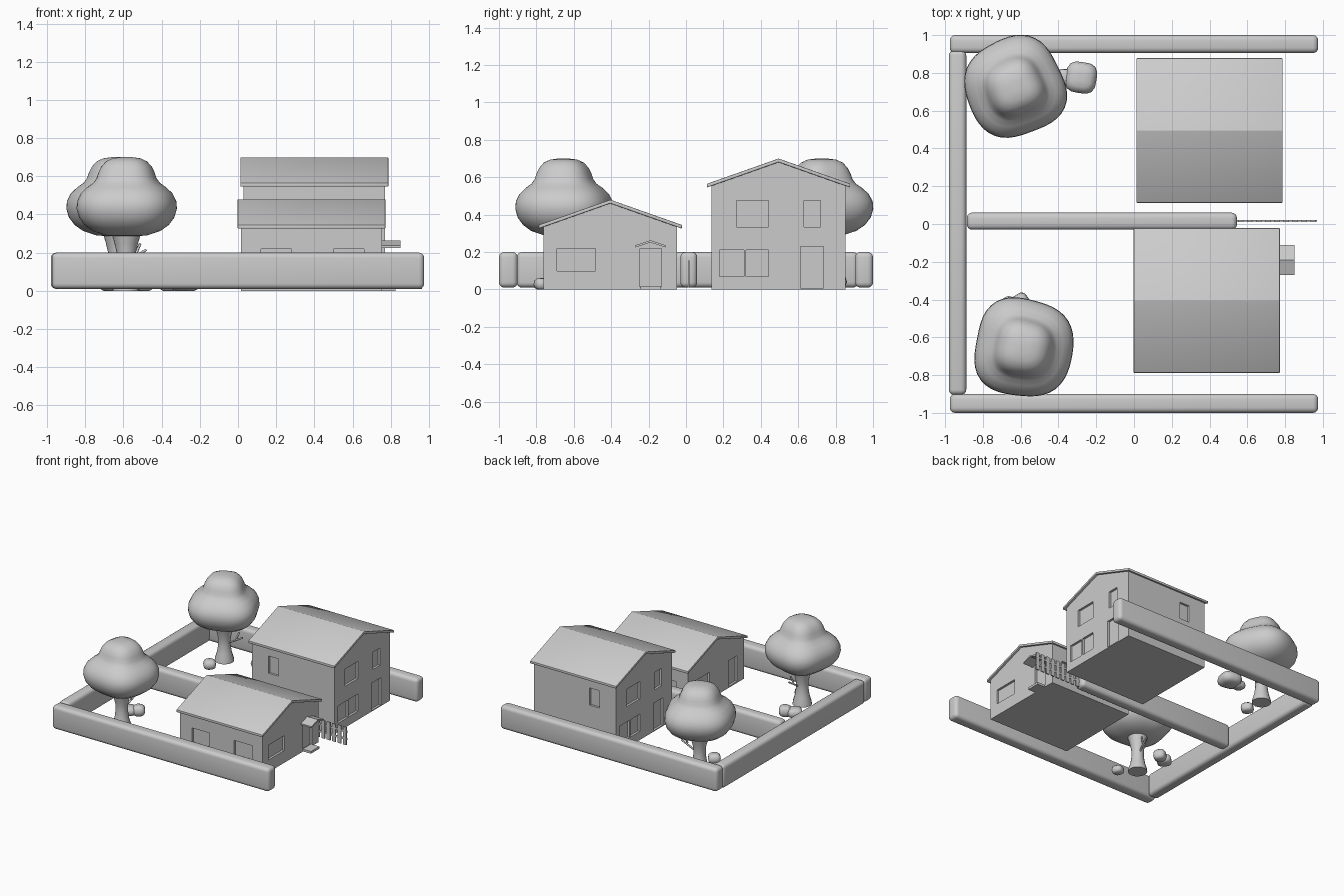
import bpy, bmesh, math
from mathutils import Vector, Matrix

cube = bpy.data.objects.get("Cube")
if cube:
    bpy.data.objects.remove(cube)

grey = bpy.data.materials.new("plain_grey")
grey.use_nodes = True
grey.diffuse_color = (0.6, 0.6, 0.6, 1)
grey.node_tree.nodes["Principled BSDF"].inputs["Base Color"].default_value = (0.6, 0.6, 0.6, 1)


def finish(name, bm, smooth=None):
    bmesh.ops.recalc_face_normals(bm, faces=bm.faces)
    mesh = bpy.data.meshes.new(name)
    bm.to_mesh(mesh)
    bm.free()
    mesh.materials.append(grey)
    obj = bpy.data.objects.new(name, mesh)
    bpy.context.collection.objects.link(obj)
    if smooth:
        bpy.ops.object.select_all(action='DESELECT')
        obj.select_set(True)
        bpy.context.view_layer.objects.active = obj
        bpy.ops.object.shade_smooth_by_angle(angle=math.radians(smooth))
    return obj


def add_box(bm, lo, hi):
    lo, hi = Vector(lo), Vector(hi)
    matrix = Matrix.Translation((lo + hi) / 2) @ Matrix.Diagonal((*(hi - lo), 1))
    bmesh.ops.create_cube(bm, size=1, matrix=matrix)


def add_prism(bm, profile, x0, x1):
    """Extrude a (y, z) outline along x."""
    face = bm.faces.new([bm.verts.new((x0, y, z)) for y, z in profile])
    out = bmesh.ops.extrude_face_region(bm, geom=[face])
    moved = [v for v in out["geom"] if isinstance(v, bmesh.types.BMVert)]
    bmesh.ops.translate(bm, verts=moved, vec=(x1 - x0, 0, 0))


def roof_profile(cy, half, eave, ridge, thick):
    return [(cy - half, eave), (cy, ridge - thick), (cy + half, eave),
            (cy + half, eave + thick), (cy, ridge), (cy - half, eave + thick)]


def hedge(name, lo, hi):
    bm = bmesh.new()
    add_box(bm, lo, hi)
    bmesh.ops.bevel(bm, geom=bm.edges[:], offset=0.028, segments=4, profile=0.5, affect='EDGES')
    finish(name, bm, 50)


def house(name, cx, cy, eave, ridge, gable_holes, side_holes):
    """Gabled walls with recessed openings, and a thin overhanging roof."""
    hx, hy, deep = 0.37, 0.358, 0.018
    slope = (ridge - 0.02 - eave) / 0.383
    shoulder = ridge - 0.02 - slope * hy
    bm = bmesh.new()
    add_prism(bm, [(cy - hy, 0), (cy + hy, 0), (cy + hy, shoulder),
                   (cy, ridge - 0.019), (cy - hy, shoulder)], cx - hx, cx + hx)
    walls = finish(name + "_walls", bm)

    # openings on both gables (turned half round) and on both long sides
    bm = bmesh.new()
    for y0, y1, z0, z1 in gable_holes:
        add_box(bm, (cx + hx - deep, y0, z0), (cx + hx + 0.1, y1, z1))
        add_box(bm, (cx - hx - 0.1, 2 * cy - y1, z0), (cx - hx + deep, 2 * cy - y0, z1))
    for x0, x1, z0, z1 in side_holes:
        add_box(bm, (x0, cy - hy - 0.1, z0), (x1, cy - hy + deep, z1))
        add_box(bm, (x0, cy + hy - deep, z0), (x1, cy + hy + 0.1, z1))
    cutter = finish(name + "_cutter", bm)
    cutter.hide_render = True
    cut = walls.modifiers.new("openings", 'BOOLEAN')
    cut.operation, cut.solver, cut.object = 'DIFFERENCE', 'EXACT', cutter
    graph = bpy.context.evaluated_depsgraph_get()
    mesh = bpy.data.meshes.new_from_object(walls.evaluated_get(graph))
    walls.modifiers.clear()
    walls.data = mesh
    bpy.data.objects.remove(cutter)

    bm = bmesh.new()
    add_prism(bm, roof_profile(cy, 0.383, eave, ridge, 0.02), cx - 0.387, cx + 0.387)
    bmesh.ops.bevel(bm, geom=bm.edges[:], offset=0.004, segments=2, profile=0.5, affect='EDGES')
    finish(name + "_roof", bm, 30)


def lathe(name, cx, cy, profile, wobble, sides=48):
    """Revolve (radius, z) points, with a radius that varies by direction."""
    bm = bmesh.new()
    rings = []
    for r, z in profile:
        ring = []
        for i in range(sides):
            a = math.tau * i / sides
            k = r * wobble(a)
            ring.append(bm.verts.new((cx + k * math.cos(a), cy + k * math.sin(a), z)))
        rings.append(ring)
    for low, high in zip(rings, rings[1:]):
        for i in range(sides):
            j = (i + 1) % sides
            bm.faces.new((low[i], low[j], high[j], high[i]))
    bm.faces.new(rings[0])
    bm.faces.new(rings[-1])
    return finish(name, bm, 60)


def tree(name, cx, cy, phase, branch):
    crown = [(0.03, .285), (0.11, .29), (0.18, .313), (0.225, .345), (0.255, .385), (0.268, .43),
             (0.265, .47), (0.245, .51), (0.21, .543), (0.178, .565), (0.16, .59), (0.15, .62),
             (0.135, .65), (0.11, .678), (0.075, .694), (0.03, .7)]
    lathe(name + "_crown", cx, cy, crown,
          lambda a: 1 + 0.045 * math.cos(4 * (a - phase)) + 0.02 * math.cos(3 * a + phase))
    trunk = [(0.072, 0), (0.07, .02), (0.055, .07), (0.046, .13), (0.048, .19), (0.062, .25), (0.08, .31)]
    lathe(name + "_trunk", cx, cy, trunk, lambda a: 1, 16)

    # small forked branch
    curve = bpy.data.curves.new(name + "_branch", 'CURVE')
    curve.dimensions, curve.bevel_depth, curve.bevel_resolution = '3D', 0.007, 1
    curve.use_fill_caps = True
    fork = Vector((cx, cy, 0.165)) + Vector(branch) * 0.65
    tips = [Vector((cx, cy, 0.165)) + Vector(branch), fork + Vector((0.02, 0.01, 0.05))]
    for start, tip in zip((Vector((cx, cy, 0.13)), fork), tips):
        spline = curve.splines.new('POLY')
        spline.points.add(1)
        spline.points[0].co = (*start, 1)
        spline.points[1].co = (*tip, 1)
    curve.materials.append(grey)
    bpy.context.collection.objects.link(bpy.data.objects.new(name + "_branch", curve))


def bush(name, x, y, r, h):
    profile = [(r * .6, 0), (r * .9, h * .15), (r, h * .45), (r * .9, h * .8), (r * .6, h * .97), (r * .2, h)]
    lathe(name, x, y, profile, lambda a: 1 + 0.07 * math.cos(4 * a + x * 9), 20)


# hedges
hedge("front_hedge", (-0.975, -1, .01), (0.975, -0.9, .2))
hedge("back_hedge", (-0.975, 0.905, .01), (0.975, 1, .2))
hedge("side_hedge", (-0.98, -0.905, .01), (-0.888, 0.92, .2))
hedge("middle_hedge", (-0.885, -0.03, .01), (0.545, 0.06, .2))

# picket fence
bm = bmesh.new()
for i in range(9):
    x = 0.565 + i * 0.048
    add_box(bm, (x - 0.015, 0.01, .01), (x + 0.015, 0.02, .155))
for z in (0.05, 0.11):
    add_box(bm, (0.54, 0.013, z), (0.97, 0.02, z + 0.015))
finish("picket_fence", bm)

# houses
house("bungalow", 0.385, -0.405, .325, .48,
      [(-0.69, -0.485, .1, .22), (-0.245, -0.132, .012, .22)],
      [(0.12, 0.28, .1, .22), (0.5, 0.66, .1, .22)])
house("tall_house", 0.4, 0.495, .545, .7,
      [(0.27, 0.44, .335, .475), (0.63, 0.72, .335, .475), (0.18, 0.31, .07, .21),
       (0.32, 0.44, .07, .21), (0.613, 0.735, .008, .23)],
      [(0.18, 0.27, .335, .475)])

# porch canopy, step and door
bm = bmesh.new()
add_prism(bm, roof_profile(-0.19, 0.08, .225, .263, 0.012), 0.75, 0.85)
finish("porch_roof", bm)
bm = bmesh.new()
add_box(bm, (0.75, -0.243, 0), (0.825, -0.135, .018))
finish("porch_step", bm)

# trees and bushes
tree("back_tree", -0.63, 0.725, 1.2, (0.15, 0.02, 0.05))
tree("front_tree", -0.585, -0.655, 0.6, (0.03, 0.13, 0.05))
for i, spot in enumerate([(-0.28, 0.775, .088, .09), (-0.365, 0.775, .05, .06), (-0.64, 0.55, .05, .07),
                          (-0.665, -0.445, .06, .07), (-0.6, -0.415, .05, .08), (-0.49, -0.77, .045, .06)]):
    bush("bush_%d" % (i + 1), *spot)
